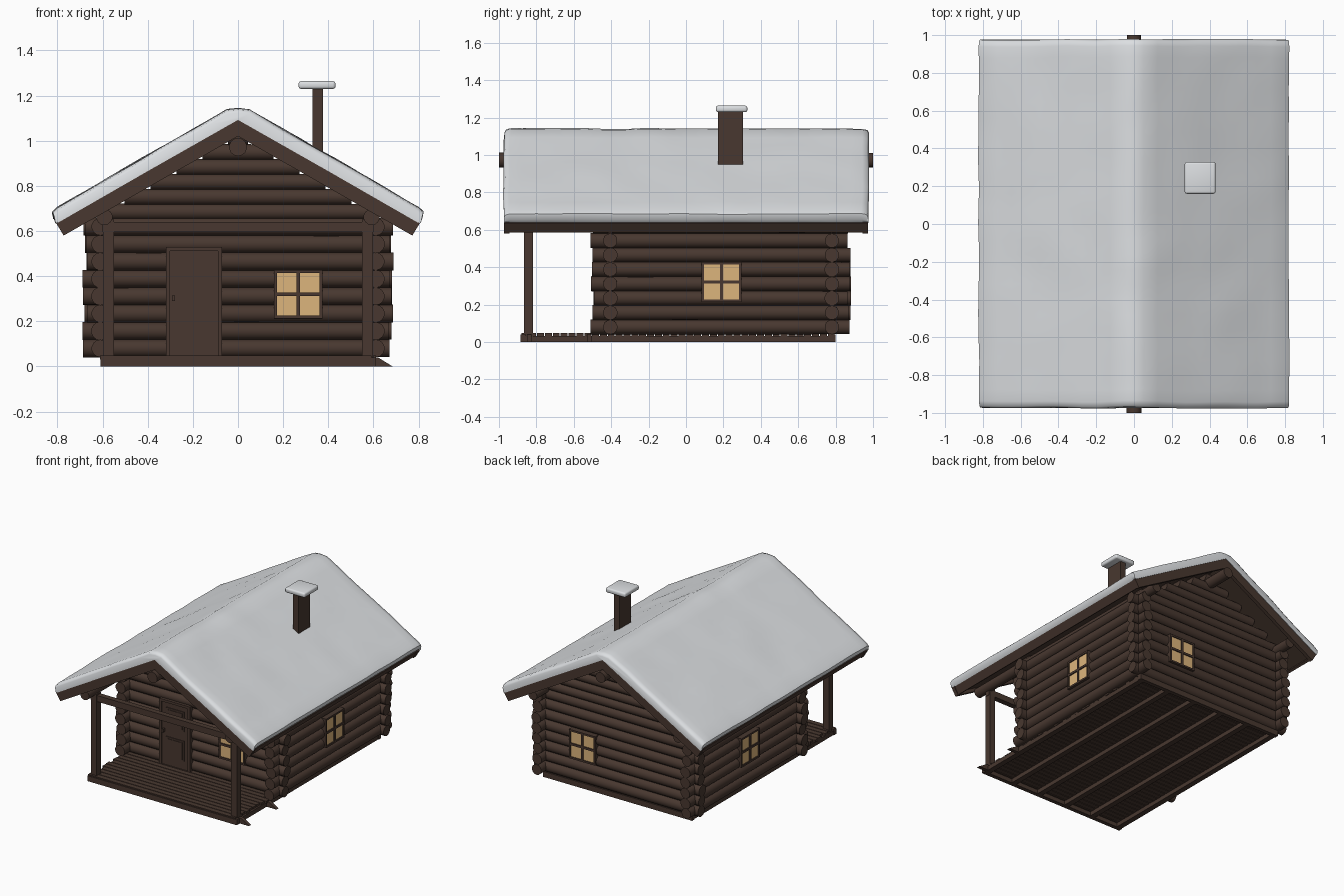
import bpy, bmesh, math, random
from mathutils import Matrix, Vector, noise

random.seed(4)
if "Cube" in bpy.data.objects:
    bpy.data.objects.remove(bpy.data.objects["Cube"], do_unlink=True)


def material(name, rgb):
    m = bpy.data.materials.new(name)
    m.use_nodes = True
    color = (*rgb, 1)
    m.diffuse_color = color
    bsdf = m.node_tree.nodes["Principled BSDF"]
    bsdf.inputs["Base Color"].default_value = color
    bsdf.inputs["Roughness"].default_value = 0.8
    return m


WOOD = material("dark_wood", (0.065, 0.039, 0.029))
SNOW = material("snow", (0.72, 0.74, 0.76))
GLOW = material("lit_glass", (0.72, 0.46, 0.2))


def finish(bm, name, mat, smooth=False, matrix=None):
    bmesh.ops.recalc_face_normals(bm, faces=bm.faces)
    mesh = bpy.data.meshes.new(name)
    bm.to_mesh(mesh)
    bm.free()
    mesh.materials.append(mat)
    ob = bpy.data.objects.new(name, mesh)
    bpy.context.collection.objects.link(ob)
    if matrix:
        ob.matrix_world = matrix
    if smooth:
        bpy.ops.object.select_all(action='DESELECT')
        ob.select_set(True)
        bpy.context.view_layer.objects.active = ob
        bpy.ops.object.shade_smooth_by_angle(angle=math.radians(50))
    return ob


def box(bm, x, y, z):
    """Add a box from three (low, high) ranges."""
    lo, hi = Vector((x[0], y[0], z[0])), Vector((x[1], y[1], z[1]))
    m = Matrix.Translation((lo + hi) / 2) @ Matrix.Diagonal((*(hi - lo), 1))
    bmesh.ops.create_cube(bm, size=1, matrix=m)


def boxes(name, ranges, mat=WOOD, matrix=None):
    bm = bmesh.new()
    for r in ranges:
        box(bm, *r)
    return finish(bm, name, mat, matrix=matrix)


def log(bm, a, b, r):
    """Add a round log between two points."""
    a, b = Vector(a), Vector(b)
    rot = (b - a).to_track_quat('Z', 'Y').to_matrix().to_4x4()
    bmesh.ops.create_cone(bm, cap_ends=True, segments=14, radius1=r, radius2=r * 0.97,
                          depth=(b - a).length, matrix=Matrix.Translation((a + b) / 2) @ rot)


def prism(bm, profile, y0, y1):
    """Extrude an xz profile along y."""
    face = bm.faces.new([bm.verts.new((x, y0, z)) for x, z in profile])
    out = bmesh.ops.extrude_face_region(bm, geom=[face])
    moved = [v for v in out["geom"] if isinstance(v, bmesh.types.BMVert)]
    bmesh.ops.translate(bm, verts=moved, vec=(0, y1 - y0, 0))


# Log walls with overlapping corner ends
SIDE, FRONT, BACK, PITCH, R = 0.61, -0.405, 0.78, 0.077, 0.04
jit = lambda: random.uniform(-0.012, 0.012)
for name, y in (("front_wall_logs", FRONT), ("back_wall_logs", BACK)):
    bm = bmesh.new()
    for i in range(8):
        z = 0.08 + PITCH * i
        log(bm, (-0.68 + jit(), y, z), (0.68 + jit(), y, z), R + jit() * 0.1)
    finish(bm, name, WOOD, True)
    # Gable logs shorten under the roof slope
    bm = bmesh.new()
    for k in range(6):
        z = 0.685 + 0.066 * k
        half = (1.04 - z) / 0.575
        log(bm, (-half, y, z), (half, y, z), 0.036)
    finish(bm, name.replace("wall", "gable"), WOOD, True)
for name, s in (("left_wall_logs", 1), ("right_wall_logs", -1)):
    bm = bmesh.new()
    for i in range(8):
        z = 0.08 + PITCH * i
        log(bm, (s * SIDE, -0.5 + jit(), z), (s * SIDE, 0.87 + jit(), z), R + jit() * 0.1)
    finish(bm, name, WOOD, True)

# Ridge and eave purlins
bm = bmesh.new()
log(bm, (0, -1, 0.972), (0, 1, 0.972), 0.04)
for s in (-1, 1):
    log(bm, (s * 0.592, -0.945, 0.662), (s * 0.592, 0.945, 0.662), 0.036)
finish(bm, "purlins", WOOD, True)

# Floor planks on joists
planks = []
for i in range(40):
    y = -0.88 + 0.042 * i
    planks.append(((-0.6 + jit(), 0.6 + jit()), (y, y + 0.037), (0.03, 0.048)))
boxes("floor_planks", planks)
joists = [((x - 0.02, x + 0.02), (-0.87, 0.79), (0, 0.032))
          for x in (-0.585, -0.35, -0.12, 0.12, 0.35, 0.585)]
joists += [((-0.61, 0.61), (y, y + 0.03), (0, 0.04)) for y in (-0.885, 0.77)]
boxes("floor_joists", joists)
bm = bmesh.new()
for y in (-0.85, -0.53):
    prism(bm, [(0.58, 0.04), (0.62, 0.04), (0.685, 0), (0.58, 0)], y, y + 0.025)
finish(bm, "broken_plank_ends", WOOD)

# Porch posts and beam
porch = [((s * 0.573 - 0.024, s * 0.573 + 0.024), (-0.865, -0.818), (0.03, 0.65)) for s in (-1, 1)]
porch.append(((-0.6, 0.6), (-0.862, -0.822), (0.595, 0.64)))
boxes("porch_frame", porch)

# Roof boards, barge boards and eave boards
deck, barge, eave = bmesh.new(), bmesh.new(), bmesh.new()
for s in (-1, 1):
    side = lambda pts: [(s * x, z) for x, z in pts]
    prism(deck, side([(0, 1.085), (0.79, 0.633), (0.775, 0.605), (0, 1.05)]), -0.955, 0.955)
    for y in (-0.972, 0.945):
        prism(barge, side([(0, 1.095), (0.807, 0.637), (0.772, 0.58), (0, 1.02)]), y, y + 0.027)
    prism(eave, side([(0.802, 0.637), (0.77, 0.585), (0.755, 0.594), (0.785, 0.647)]), -0.96, 0.96)
finish(deck, "roof_boards", WOOD)
finish(barge, "barge_boards", WOOD)
finish(eave, "eave_boards", WOOD)

# Snow blanket: rounded section swept along y with slight lumps
top = [(0.05 + 0.075 * i, 1.137 - 0.0432 * i) for i in range(11)]
half = top + [(0.822, 0.685), (0.816, 0.655), (0.795, 0.638)]
under = [(0.4, 0.865), (0, 1.092), (-0.4, 0.865)]
section = [(0, 1.142)] + half + under + [(-x, z) for x, z in reversed(half)]
count = len(section)
stations = [(-0.974, 0.02), (-0.966, 0.006), (-0.94, 0)]
stations += [(-0.88 + 0.08 * i, 0) for i in range(23)]
stations += [(0.94, 0), (0.967, 0.006), (0.976, 0.02)]
bm = bmesh.new()
rings = []
for y, drop in stations:
    ring = []
    for i, (x, z) in enumerate(section):
        if abs(i - count / 2) > 2:
            n = noise.noise_vector(Vector((x * 5, y * 5, z * 3)))
            x, z = x * (1 - drop * 0.4) + n.x * 0.006, z - drop + n.z * 0.006
            yy = y + n.y * 0.008
        else:
            yy = y
        ring.append(bm.verts.new((x, yy, z)))
    rings.append(ring)
for a, b in zip(rings, rings[1:]):
    for i in range(count):
        j = (i + 1) % count
        bm.faces.new((a[i], a[j], b[j], b[i]))
bm.faces.new(rings[0])
bm.faces.new(rings[-1])
finish(bm, "roof_snow", SNOW, True)

# Chimney with snow cap
boxes("chimney", [((0.33, 0.376), (0.17, 0.305), (0.85, 1.235))])
cap = boxes("chimney_snow", [((0.268, 0.432), (0.16, 0.328), (1.229, 1.264))], SNOW)
bev = cap.modifiers.new("soft_edges", 'BEVEL')
bev.width, bev.segments = 0.012, 3
for p in cap.data.polygons:
    p.use_smooth = True


# Windows, built facing -y about their own centre
def window(name, x, y, turn):
    m = Matrix.Translation((x, y, 0.32)) @ Matrix.Rotation(math.radians(turn), 4, 'Z')
    o, p, t = 0.107, 0.094, 0.008
    d = (-0.012, 0.03)
    frame = [((-o, o), d, (p, o)), ((-o, o), d, (-o, -p)),
             ((-o, -p), d, (-p, p)), ((p, o), d, (-p, p)),
             ((-t, t), d, (-p, p)), ((-p, p), d, (-t, t))]
    boxes(name + "_frame", frame, matrix=m)
    boxes(name + "_panes", [((-p, p), (-0.004, 0.004), (-p, p))], GLOW, m)


window("front_window", 0.267, FRONT - R, 0)
window("back_window", 0.267, BACK + R, 180)
window("left_window", SIDE + R, 0.19, 90)
window("right_window", -SIDE - R, 0.19, -90)

# Door with frame, two panels and a handle
face = FRONT - R
door = [((-0.305, -0.085), (face - 0.008, face + 0.02), (0.048, 0.515))]
door += [((x, x + 0.018), (face - 0.018, face + 0.02), (0.048, 0.53)) for x in (-0.32, -0.088)]
door.append(((-0.32, -0.07), (face - 0.018, face + 0.02), (0.512, 0.53)))
for z0, z1 in ((0.11, 0.26), (0.33, 0.475)):
    door.append(((-0.268, -0.122), (face - 0.014, face), (z0, z1)))
    door.append(((-0.256, -0.134), (face - 0.018, face), (z0 + 0.012, z1 - 0.012)))
door.append(((-0.292, -0.28), (face - 0.03, face), (0.29, 0.315)))
boxes("door", door)
